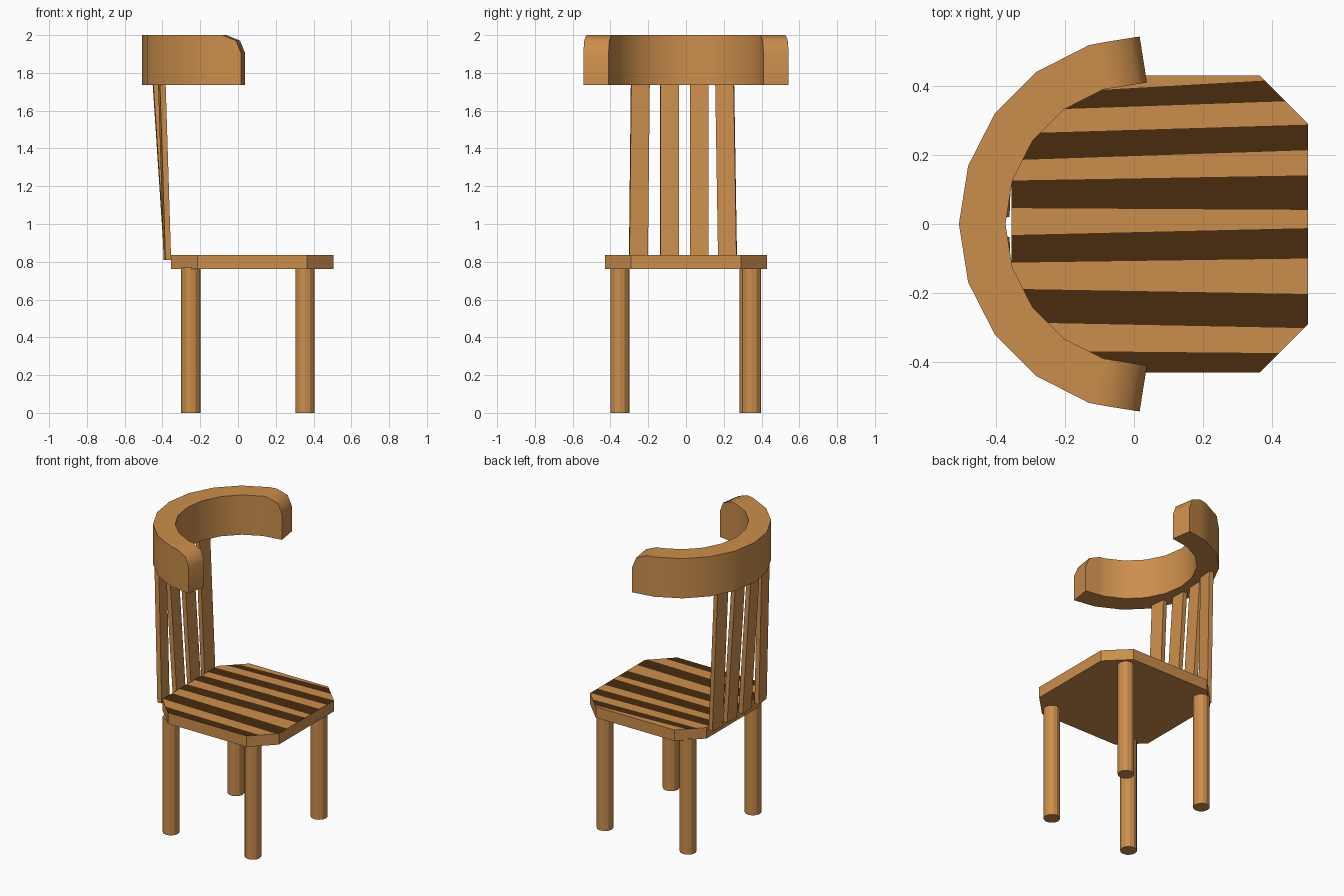
import bpy, bmesh, math
from mathutils import Vector, Matrix

if "Cube" in bpy.data.objects:
    bpy.data.objects.remove(bpy.data.objects["Cube"])


def material(name, rgb):
    m = bpy.data.materials.new(name)
    m.diffuse_color = (*rgb, 1)
    m.use_nodes = True
    m.node_tree.nodes["Principled BSDF"].inputs["Base Color"].default_value = m.diffuse_color
    return m


wood = material("light_wood", (0.60, 0.27, 0.072))
dark = material("dark_stripe", (0.066, 0.025, 0.004))


def make_object(name, bm, mats=(wood,)):
    bmesh.ops.recalc_face_normals(bm, faces=bm.faces[:])
    me = bpy.data.meshes.new(name)
    bm.to_mesh(me)
    bm.free()
    for m in mats:
        me.materials.append(m)
    ob = bpy.data.objects.new(name, me)
    bpy.context.collection.objects.link(ob)
    return ob


# Seat: square board with cut corners
X0, X1, HALF, CUT = -0.355, 0.505, 0.43, 0.14
bm = bmesh.new()
outline = [(X0 + CUT, -HALF), (X1 - CUT, -HALF), (X1, -HALF + CUT), (X1, HALF - CUT),
           (X1 - CUT, HALF), (X0 + CUT, HALF), (X0, HALF - CUT), (X0, -HALF + CUT)]
base = bm.faces.new([bm.verts.new((x, y, 0.762)) for x, y in outline])
ext = bmesh.ops.extrude_face_region(bm, geom=[base], use_keep_orig=True)
bmesh.ops.translate(bm, vec=(0, 0, 0.073),
                    verts=[v for v in ext["geom"] if isinstance(v, bmesh.types.BMVert)])
bm.normal_update()

# Stripes cut into the seat top: (low edge, high edge), each as y at back and y at front
stripes = [((-0.45, -0.45), (-0.367, -0.375)), ((-0.285, -0.302), (-0.188, -0.203)),
           ((-0.112, -0.10), (-0.032, -0.012)), ((0.046, 0.041), (0.126, 0.141)),
           ((0.185, 0.214), (0.262, 0.288)), ((0.328, 0.358), (0.374, 0.423))]


def top_faces():
    return [f for f in bm.faces if all(v.co.z > 0.83 for v in f.verts)]


def edge_y(edge, x):
    return edge[0] + (edge[1] - edge[0]) * (x - X0) / (X1 - X0)


for stripe in stripes:
    for edge in stripe:
        faces = top_faces()
        geom = set(faces)
        for f in faces:
            geom.update(f.edges)
            geom.update(f.verts)
        bmesh.ops.bisect_plane(bm, geom=list(geom), plane_co=(X0, edge[0], 0.8),
                               plane_no=(edge[0] - edge[1], X1 - X0, 0))
for f in top_faces():
    c = f.calc_center_median()
    if any(edge_y(lo, c.x) < c.y < edge_y(hi, c.x) for lo, hi in stripes):
        f.material_index = 1
make_object("seat", bm, (wood, dark))

# Legs
for name, x, y in [("front_leg_right", 0.355, -0.35), ("front_leg_left", 0.355, 0.347),
                   ("back_leg_right", -0.25, -0.35), ("back_leg_left", -0.25, 0.335)]:
    bm = bmesh.new()
    bmesh.ops.create_cone(bm, cap_ends=True, segments=12, radius1=0.051, radius2=0.051,
                          depth=0.77, matrix=Matrix.Translation((x, y, 0.385)))
    make_object(name, bm)

# Back slats: leaning boards between the seat edge and the rail
for i, (y0, y1, x1, yaw) in enumerate([(-0.252, -0.242, -0.403, 6), (-0.087, -0.087, -0.435, 2),
                                       (0.07, 0.07, -0.435, -2), (0.22, 0.205, -0.403, -6)]):
    bm = bmesh.new()
    bmesh.ops.create_cube(bm, size=1)
    a = math.radians(yaw)
    for v in bm.verts:
        t = v.co.z + 0.5
        dx, dy = v.co.x * 0.03, v.co.y * 0.098
        v.co = Vector((-0.374 + (x1 + 0.374) * t + dx * math.cos(a) - dy * math.sin(a),
                       y0 + (y1 - y0) * t + dx * math.sin(a) + dy * math.cos(a),
                       0.81 + 0.93 * t))
    make_object(f"back_slat_{i + 1}", bm)

# Curved top rail: rings swept around an arc, with square-cut, rounded ends
CX, R_IN, R_OUT, Z0, STEP = 0.0375, 0.41, 0.545, 1.735, math.radians(18)
tilt = STEP / 2
half_end = []
for s, z in [(0, 1.905), (0.027, 1.971), (0.1, 2.0)]:
    inner = Vector((CX - s * math.cos(tilt), R_IN - s * math.sin(tilt)))
    outer = inner + (R_OUT - R_IN) * Vector((-math.sin(tilt), math.cos(tilt)))
    half_end.append((inner, outer, z))
rings = list(half_end)
for k in range(1, 10):
    d = Vector((-math.sin(k * STEP), math.cos(k * STEP)))
    c = Vector((CX, 0))
    rings.append((c + d * R_IN, c + d * R_OUT, 2.0))
rings += [(Vector((i.x, -i.y)), Vector((o.x, -o.y)), z) for i, o, z in reversed(half_end)]
bm = bmesh.new()
loops = [[bm.verts.new((p.x, p.y, h)) for p, h in ((i, Z0), (o, Z0), (o, z), (i, z))]
         for i, o, z in rings]
for a, b in zip(loops, loops[1:]):
    for j in range(4):
        bm.faces.new((a[j], a[(j + 1) % 4], b[(j + 1) % 4], b[j]))
bm.faces.new(loops[0])
bm.faces.new(loops[-1])
rail = make_object("top_rail", bm)
bpy.context.view_layer.objects.active = rail
rail.select_set(True)
bpy.ops.object.shade_smooth_by_angle(angle=math.radians(50))
